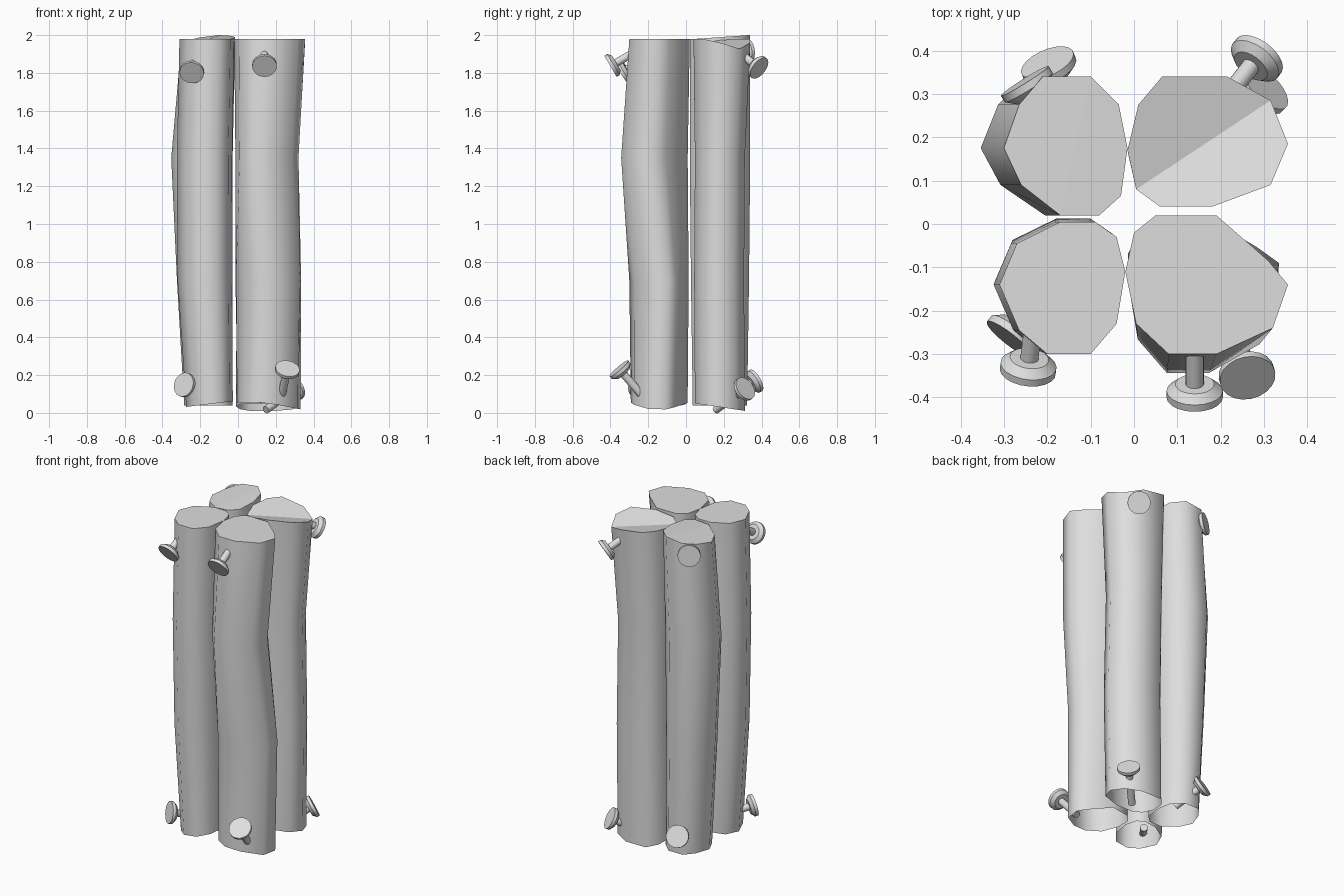
import bpy
import bmesh
import math
from mathutils import Matrix, Vector

old = bpy.data.objects.get("Cube")
if old:
    bpy.data.objects.remove(old, do_unlink=True)

COLOUR = (0.73, 0.73, 0.73, 1)
grey = bpy.data.materials.new("pale_grey")
grey.use_nodes = True
grey.diffuse_color = COLOUR
grey.node_tree.nodes["Principled BSDF"].inputs["Base Color"].default_value = COLOUR


def finish(name, bm, angle):
    """Turn the bmesh into a smooth shaded object with sharp edges kept."""
    bmesh.ops.recalc_face_normals(bm, faces=bm.faces)
    mesh = bpy.data.meshes.new(name)
    bm.to_mesh(mesh)
    bm.free()
    mesh.materials.append(grey)
    obj = bpy.data.objects.new(name, mesh)
    bpy.context.collection.objects.link(obj)
    bpy.ops.object.select_all(action="DESELECT")
    obj.select_set(True)
    bpy.context.view_layer.objects.active = obj
    bpy.ops.object.shade_smooth_by_angle(angle=math.radians(angle))
    return obj


def make_log(name, outline, bends, top_z, bottom_z, fold):
    """Loft a crooked ten-sided log, capped on top and open underneath.

    bends holds (dx, dy, x scale, y scale, twist) for the upper bend, the
    lower bend and the foot; fold joins two rim corners across the cap."""
    bm = bmesh.new()
    n = len(outline)
    centre = sum((Vector(p) for p in outline), Vector((0, 0))) / n
    heights = (top_z, lambda x, y: 1.35, lambda x, y: 0.7, bottom_z)
    rings = []
    for (dx, dy, sx, sy, twist), height in zip([(0, 0, 1, 1, 0)] + bends, heights):
        spin = Matrix.Rotation(math.radians(twist), 2)
        ring = []
        for p in outline:
            q = spin @ (Vector(p) - centre)
            x, y = centre.x + q.x * sx + dx, centre.y + q.y * sy + dy
            ring.append(bm.verts.new((x, y, height(x, y))))
        rings.append(ring)
    for upper, lower in zip(rings, rings[1:]):
        for i in range(n):
            j = (i + 1) % n
            bm.faces.new((upper[i], upper[j], lower[j], lower[i]))
    a, b = fold
    bm.faces.new(rings[0][a:b + 1])
    bm.faces.new(rings[0][b:] + rings[0][:a + 1])
    log = finish(name, bm, 60)
    for face in log.data.polygons:
        face.use_smooth = face.normal.z < 0.7


def make_nail(name, head, direction, length):
    """Lathe a nail: flat head with a chamfered back, then a thin shank."""
    profile = [(0.065, 0), (0.065, 0.018), (0.045, 0.036), (0.021, 0.036), (0.021, length)]
    turn = Vector((0, 0, -1)).rotation_difference(Vector(direction).normalized())
    sides = 20
    bm = bmesh.new()
    rings = []
    for radius, depth in profile:
        ring = []
        for k in range(sides):
            t = math.tau * k / sides
            p = turn @ Vector((radius * math.cos(t), radius * math.sin(t), depth))
            ring.append(bm.verts.new(p + Vector(head)))
        rings.append(ring)
    for r, s in zip(rings, rings[1:]):
        for k in range(sides):
            m = (k + 1) % sides
            bm.faces.new((r[k], r[m], s[m], s[k]))
    bm.faces.new(rings[0])
    bm.faces.new(rings[-1])
    finish(name, bm, 30)


def valley_top(x, y):
    """Cap height falling to a slanted crease from both sides."""
    along = 0.83 * (x - 0.005) + 0.55 * (y - 0.08)
    across = 0.55 * (x - 0.005) - 0.83 * (y - 0.08)
    return min(1.98, 1.95 - 0.06 * along + 0.28 * abs(across))


def ridge_top(x, y):
    """Cap height rising to the back and dropping off at the outer side."""
    return 1.978 + 0.07 * (y - 0.02) - 0.2 * max(0, -x - 0.14)


# Front logs
make_log("front_left_side_log",
         [(0, -.02), (.05, .02), (.19, .02), (.31, -.085), (.355, -.14),
          (.32, -.24), (.19, -.3), (.08, -.3), (.005, -.23), (-.02, -.11)],
         [(-.012, -.027, .89, 1.1, 0), (0, 0, .93, .93, 15), (0, 0, .9, .9, 10)],
         lambda x, y: 1.98, lambda x, y: .055 - .2 * max(0, x - .15), (0, 5))
make_log("front_right_side_log",
         [(-.31, -.14), (-.27, -.045), (-.17, .005), (-.09, .005), (-.04, -.03),
          (-.02, -.11), (-.04, -.23), (-.1, -.3), (-.2, -.3), (-.265, -.245)],
         [(-.012, 0, 1.01, 1, 0), (-.01, .01, 1, .98, 0), (.012, .01, .85, .9, 0)],
         lambda x, y: 1.98, lambda x, y: .06 + .12 * (x + .04), (0, 5))

# Back logs, with uneven cut tops
make_log("back_right_side_log",
         [(-.3, .175), (-.265, .275), (-.21, .34), (-.1, .34), (-.035, .275),
          (-.015, .175), (-.03, .065), (-.08, .02), (-.17, .02), (-.26, .09)],
         [(-.032, 0, 1.14, 1, 0), (-.02, 0, 1.02, .96, 0), (0, 0, .9, .9, 0)],
         ridge_top, lambda x, y: .04, (3, 8))
make_log("back_left_side_log",
         [(-.015, .17), (.01, .275), (.065, .34), (.215, .34), (.315, .285),
          (.355, .185), (.315, .09), (.18, .04), (.06, .04), (.005, .08)],
         [(-.015, -.01, .9, .88, 0), (-.006, -.014, .92, .88, 0), (-.012, -.01, .9, .88, 0)],
         valley_top, lambda x, y: .05 - .15 * max(0, y - .05), (4, 9))

# Nails near the tops and feet: head centre, outward direction, length
nails = {
    "front_left_top": ((.14, -.4, 1.835), (0, -.85, -.5), .17),
    "front_right_top": ((-.245, -.34, 1.8), (-.1, -.8, -.5), .16),
    "back_left_top": ((.288, .388, 1.825), (.5, .65, -.5), .17),
    "back_right_top": ((-.252, .33, 1.915), (-.5, .8, .08), .15),
    "front_left_foot": ((.262, -.355, .235), (.15, -.6, .7), .2),
    "front_right_foot": ((-.288, -.265, .15), (-.58, -.74, .2), .17),
    "back_left_foot": ((.305, .315, .13), (.62, .62, .45), .25),
    "back_right_foot": ((-.2, .372, .172), (-.35, .8, .45), .2),
}
for place, (head, direction, length) in nails.items():
    make_nail(place + "_nail", head, direction, length)
